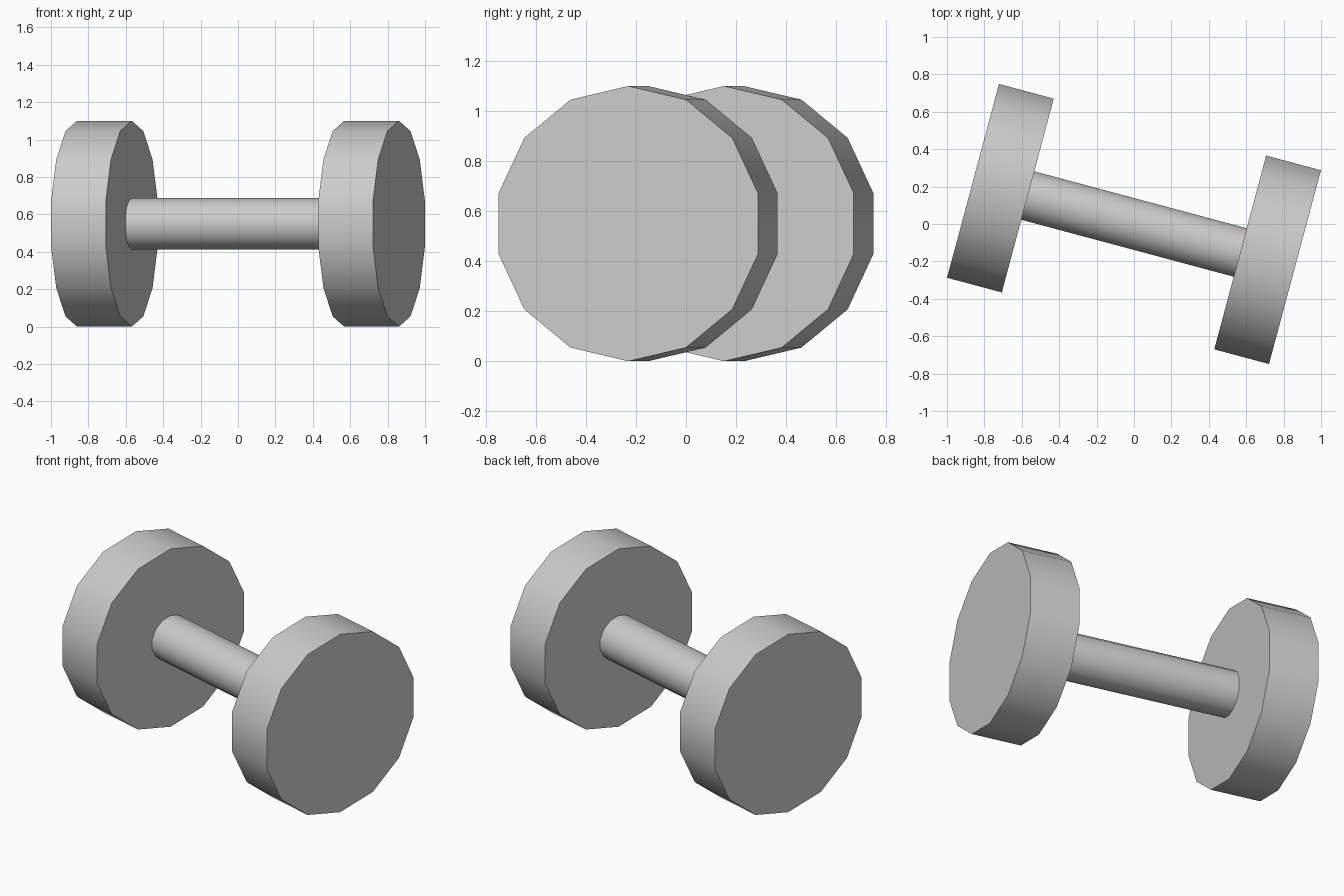
import bpy
from math import radians, cos, sin, pi

cube = bpy.data.objects.get("Cube")
if cube:
    bpy.data.objects.remove(cube, do_unlink=True)

SIDES = 14
RADIUS = 0.55          # weight radius, also the height of the axis
INNER, OUTER = 0.588, 0.891
TURN = radians(-15)    # the handle is turned about the vertical

grey = bpy.data.materials.new("plain grey")
colour = (0.6, 0.6, 0.6, 1)
grey.use_nodes = True
grey.diffuse_color = colour
grey.node_tree.nodes["Principled BSDF"].inputs["Base Color"].default_value = colour


def cylinder(name, radius, start, end):
    """Cylinder along the turned axis, with a corner pointing straight up."""
    middle = (start + end) / 2
    bpy.ops.mesh.primitive_cylinder_add(
        vertices=SIDES, radius=radius, depth=end - start,
        location=(middle * cos(TURN), middle * sin(TURN), RADIUS),
        rotation=(pi / 2, 0, pi / 2 + TURN))
    part = bpy.context.object
    part.name = name
    part.data.materials.append(grey)
    bpy.ops.object.shade_smooth_by_angle(angle=radians(30))
    return part


# Handle bar, with its ends set slightly into the weights
cylinder("handle", RADIUS / 4, -INNER - 0.02, INNER + 0.02)

# End weights
cylinder("left_weight", RADIUS, INNER, OUTER)
cylinder("right_weight", RADIUS, -OUTER, -INNER)
